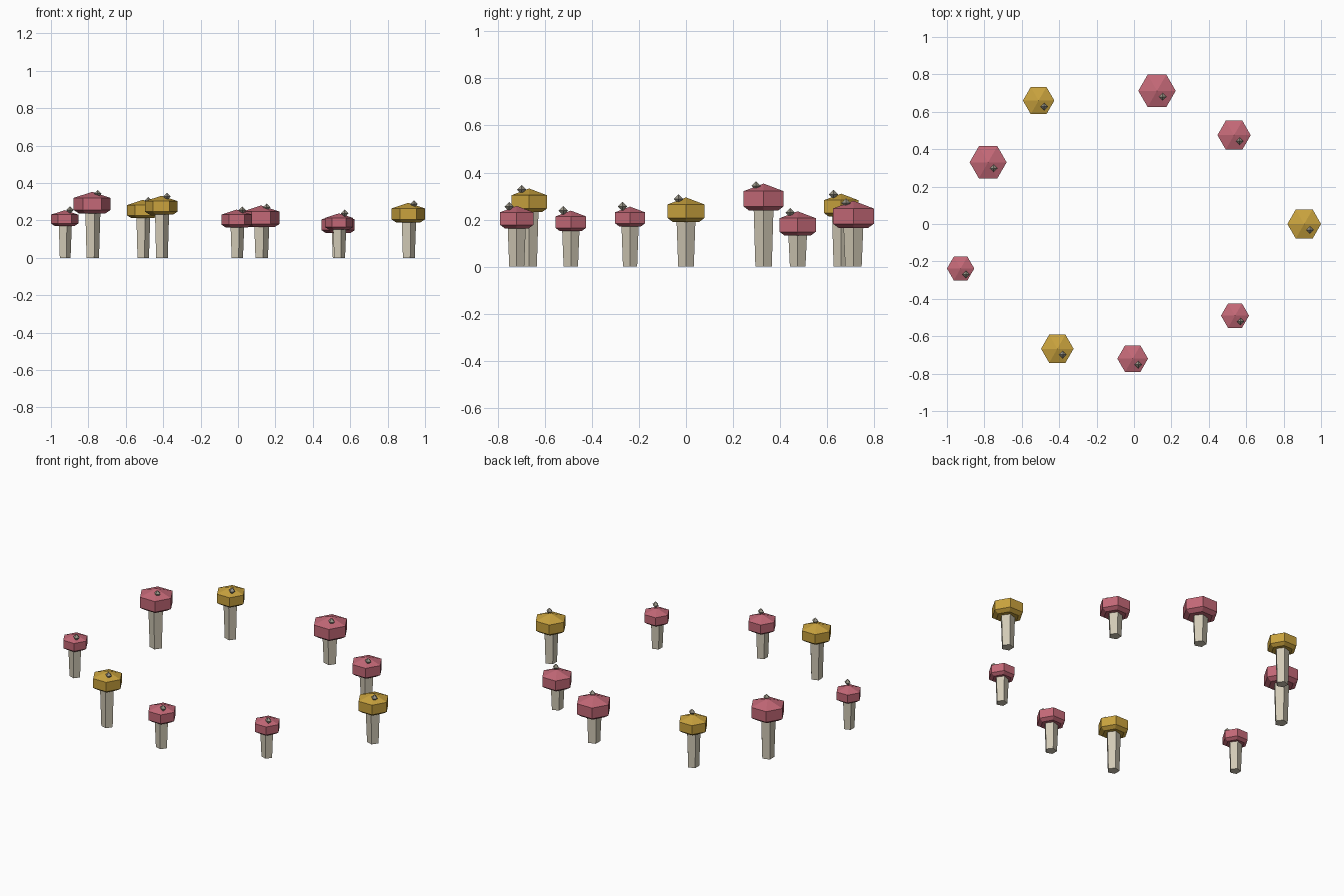
import bpy
import bmesh
from math import cos, sin, tau

cube = bpy.data.objects.get("Cube")
if cube:
    bpy.data.objects.remove(cube, do_unlink=True)


def srgb(*channels):
    return tuple((c / 255) ** 2.2 for c in channels) + (1.0,)


def make_material(name, color):
    mat = bpy.data.materials.new(name)
    mat.use_nodes = True
    mat.diffuse_color = color
    mat.node_tree.nodes["Principled BSDF"].inputs["Base Color"].default_value = color
    return mat


pink = make_material("dusty pink", srgb(194, 104, 118))
gold = make_material("ochre yellow", srgb(200, 161, 64))
cream = make_material("stem cream", srgb(208, 200, 180))
grey = make_material("knob grey", srgb(156, 151, 137))


def lathe(name, profile, sides, location, mat):
    """Flat-faced solid from (radius, height) rings; zero radius makes a point."""
    bm = bmesh.new()
    rings = []
    for r, z in profile:
        count = sides if r > 0 else 1
        rings.append([bm.verts.new((r * cos(tau * i / sides), r * sin(tau * i / sides), z))
                      for i in range(count)])
    for low, high in zip(rings, rings[1:]):
        for i in range(sides):
            j = (i + 1) % sides
            corners = [low[i % len(low)], low[j % len(low)],
                       high[j % len(high)], high[i % len(high)]]
            bm.faces.new(list(dict.fromkeys(corners)))
    for ring in (rings[0], rings[-1]):
        if len(ring) > 1:
            bm.faces.new(ring)
    bmesh.ops.recalc_face_normals(bm, faces=bm.faces)
    mesh = bpy.data.meshes.new(name)
    bm.to_mesh(mesh)
    bm.free()
    mesh.materials.append(mat)
    obj = bpy.data.objects.new(name, mesh)
    obj.location = location
    bpy.context.collection.objects.link(obj)


def mushroom(x, y, radius, top, cap_mat):
    # Five-sided stem, widening upwards
    stem_r = 0.022 + 0.23 * radius
    lathe("mushroom_stem", [(stem_r * 0.82, 0), (stem_r, top - 0.95 * radius)],
          5, (x, y, 0), cream)
    # Six-sided cap: tapered underside, upright rim, low pointed roof
    lathe("mushroom_cap", [(radius * 0.72, -1.16 * radius), (radius, -0.98 * radius),
                           (radius, -0.33 * radius), (0, 0)],
          6, (x, y, top), cap_mat)
    # Small eight-faced knob near the top
    k = 0.02
    lathe("cap_knob", [(0, -k), (k, 0), (0, k)], 4,
          (x + 0.03, y - 0.032, top + 0.03 - 0.4 * radius), grey)


# Ring of mushrooms: x, y, cap radius, top height, cap colour
for spec in [
    (0.91, 0.0, 0.09, 0.294, gold),
    (0.535, 0.475, 0.089, 0.235, pink),
    (0.123, 0.712, 0.1, 0.28, pink),
    (-0.51, 0.66, 0.084, 0.31, gold),
    (-0.78, 0.33, 0.099, 0.353, pink),
    (-0.927, -0.238, 0.073, 0.255, pink),
    (-0.41, -0.667, 0.087, 0.332, gold),
    (-0.007, -0.72, 0.082, 0.258, pink),
    (0.54, -0.49, 0.075, 0.238, pink),
]:
    mushroom(*spec)
